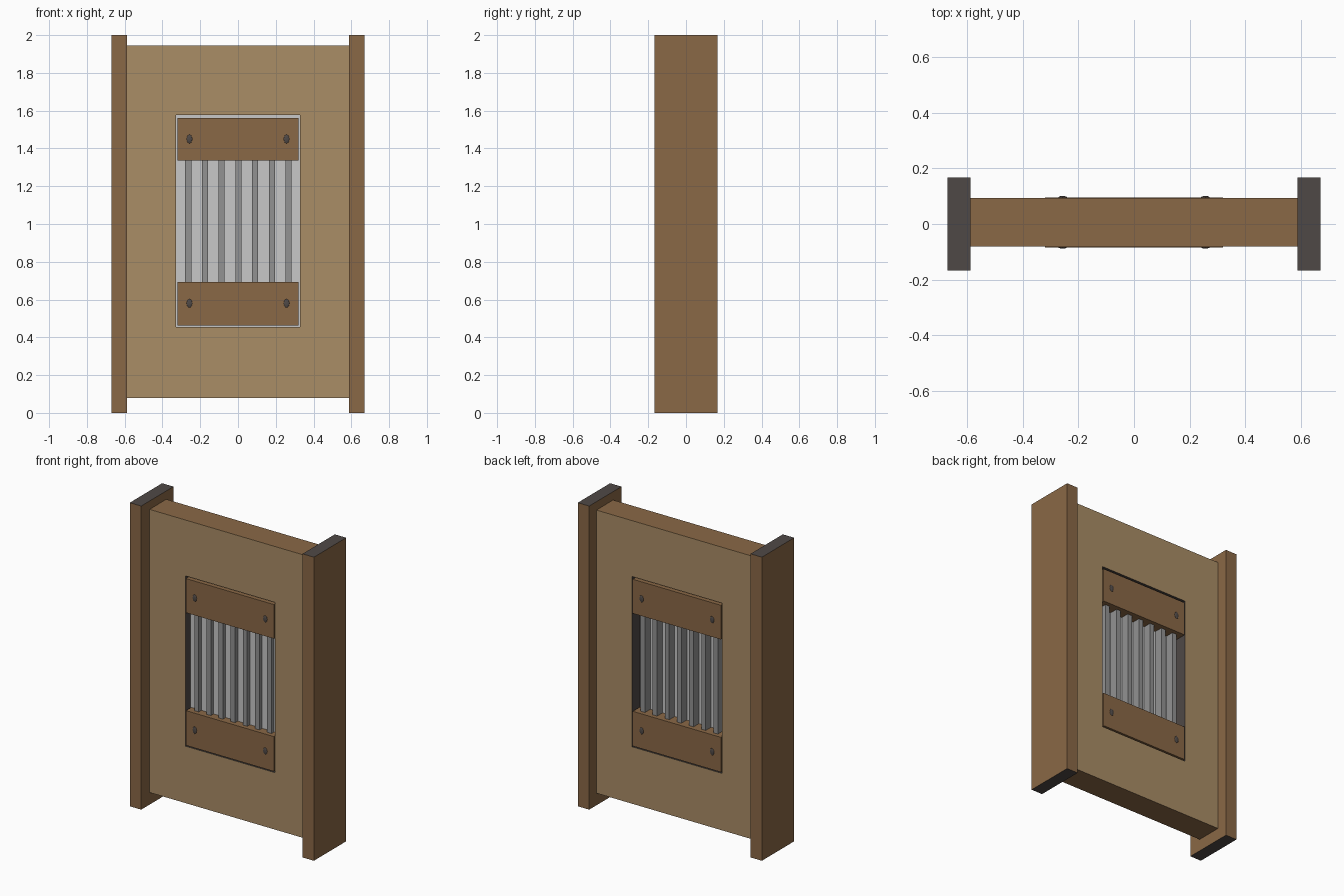
import bpy, bmesh, math
from mathutils import Matrix

if "Cube" in bpy.data.objects:
    bpy.data.objects.remove(bpy.data.objects["Cube"])


def mat(name, rgb):
    m = bpy.data.materials.new(name)
    m.diffuse_color = (*rgb, 1)
    m.use_nodes = True
    m.node_tree.nodes["Principled BSDF"].inputs["Base Color"].default_value = m.diffuse_color
    return m


TAN = mat("tan wood", (0.40, 0.266, 0.133))
BROWN = mat("brown wood", (0.254, 0.138, 0.061))
DARK = mat("dark grey", (0.078, 0.066, 0.062))
LIGHT = mat("light grey sheet", (0.58, 0.58, 0.58))
STEEL = mat("bar grey", (0.29, 0.29, 0.29))


def finish(name, bm, mats, rule=None):
    bmesh.ops.recalc_face_normals(bm, faces=bm.faces)
    if rule:
        for f in bm.faces:
            f.material_index = rule(f)
    me = bpy.data.meshes.new(name)
    bm.to_mesh(me)
    bm.free()
    for m in mats:
        me.materials.append(m)
    ob = bpy.data.objects.new(name, me)
    bpy.context.collection.objects.link(ob)
    return ob


def box(name, x, y, z, mats, rule=None):
    bm = bmesh.new()
    bmesh.ops.create_cube(bm, size=1)
    size = [b - a for a, b in (x, y, z)]
    mid = [(a + b) / 2 for a, b in (x, y, z)]
    bmesh.ops.transform(bm, verts=bm.verts,
                        matrix=Matrix.Translation(mid) @ Matrix.Diagonal((*size, 1)))
    return finish(name, bm, mats, rule)


FRONT, BACK = -0.081, 0.093      # panel faces
MID = (FRONT + BACK) / 2
OX, OZ0, OZ1 = 0.327, 0.455, 1.577   # window opening

# Side posts with dark end grain
for side, x in (("left", (-0.671, -0.588)), ("right", (0.588, 0.671))):
    box(side + "_post", x, (-0.168, 0.168), (0, 2), [BROWN, DARK],
        lambda f: int(abs(f.normal.z) > 0.5))

# Door panel: rectangular ring with tan faces, brown edges, dark reveal
bm = bmesh.new()
loops = []
for y in (FRONT, BACK):
    for hx, z0, z1 in ((0.588, 0.08, 1.945), (OX, OZ0, OZ1)):
        loops.append([bm.verts.new((px, y, pz)) for px, pz in
                      ((-hx, z0), (hx, z0), (hx, z1), (-hx, z1))])
fo, fi, bo, bi = loops
for a, b in ((fo, fi), (fi, bi), (bi, bo), (bo, fo)):
    for i in range(4):
        j = (i + 1) % 4
        bm.faces.new((a[i], a[j], b[j], b[i]))


def panel_rule(f):
    if abs(f.normal.y) > 0.5:
        return 0
    c = f.calc_center_median()
    return 2 if abs(c.x) < 0.4 and 0.4 < c.z < 1.6 else 1


finish("door_panel", bm, [TAN, BROWN, DARK], panel_rule)

# Light sheet filling the opening
box("window_sheet", (-OX, OX), (-0.028, 0.012), (OZ0, OZ1), [LIGHT])

# Upright bars passing through the sheet
for i in range(7):
    x = (i - 3) * 0.0885 + 0.002
    box(f"window_bar_{i + 1}", (x - 0.016, x + 0.016),
        (MID - 0.062, MID + 0.062), (0.68, 1.35), [STEEL])

# Wooden cross plates above and below the bars
for name, z in (("lower", (0.463, 0.692)), ("upper", (1.337, 1.562))):
    box(name + "_plate", (-0.321, 0.321), (FRONT - 0.003, BACK + 0.003), z, [BROWN])

# Bolt heads on both sides
for sname, y in (("front", FRONT - 0.002), ("back", BACK + 0.002)):
    n = 0
    for x in (-0.257, 0.257):
        for z in (0.58, 1.45):
            n += 1
            bm = bmesh.new()
            bmesh.ops.create_uvsphere(
                bm, u_segments=8, v_segments=6, radius=1,
                matrix=Matrix.Translation((x, y, z))
                @ Matrix.Diagonal((0.016, 0.006, 0.025, 1))
                @ Matrix.Rotation(math.pi / 2, 4, 'X'))
            finish(f"{sname}_bolt_{n}", bm, [DARK])
